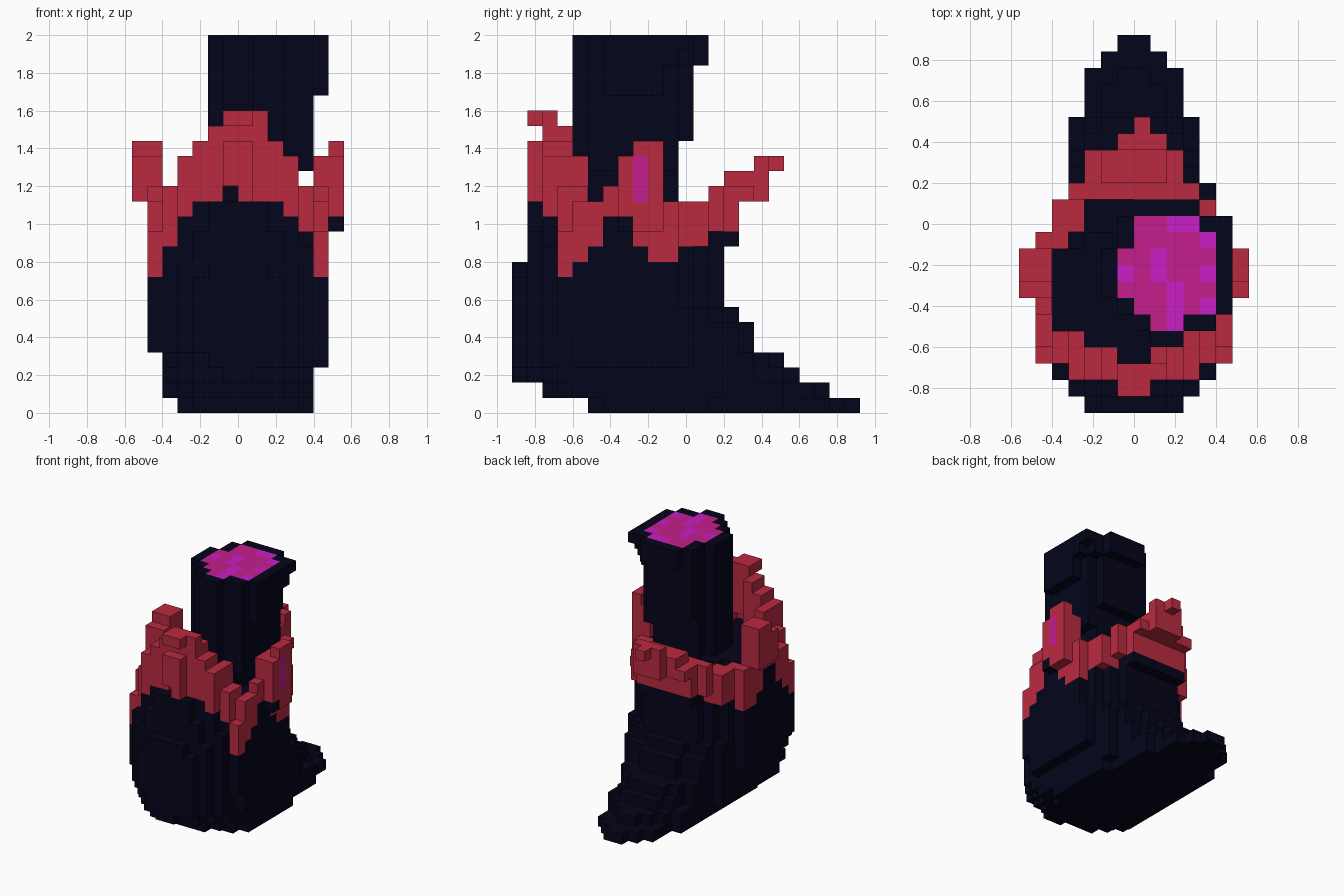
import bpy
import bmesh

UNIT = 0.08          # edge of one cube
Y_START = -0.92      # front edge of the cube grid

cube = bpy.data.objects.get("Cube")
if cube:
    bpy.data.objects.remove(cube, do_unlink=True)


def make_material(name, color):
    mat = bpy.data.materials.new(name)
    mat.use_nodes = True
    mat.diffuse_color = (*color, 1)
    bsdf = mat.node_tree.nodes["Principled BSDF"]
    bsdf.inputs["Base Color"].default_value = (*color, 1)
    bsdf.inputs["Roughness"].default_value = 1.0
    bsdf.inputs["Specular IOR Level"].default_value = 0.0
    return mat


MATERIALS = {
    "navy": make_material("dark navy", (0.0012, 0.0014, 0.0105)),
    "red": make_material("crimson", (0.49, 0.023, 0.051)),
    "pink": make_material("magenta pink", (0.55, 0.013, 0.27)),
    "purple": make_material("bright purple", (0.58, 0.013, 0.56)),
}
COLORS = list(MATERIALS)
cells = {}           # (i, j, k) -> (part, colour)


def put(part, color, i, j, k):
    cells[i, j, k] = (part, color)


def mirrored_columns(part, rows):
    """Each row: depth, first and last column from the middle, bottom, top."""
    for j, first, last, low, high in rows:
        for i in range(first, last + 1):
            for k in range(low, high):
                put(part, "red", i, j, k)
                put(part, "red", -1 - i, j, k)


# Body: layers with a bulging front and a tail that steps down
# Each layer: back end, front radius, half width, sideways shift
LAYERS = [
    (23, 4.0, 4.6, 0.5), (21, 6.6, 5.2, 0), (19, 8.1, 5.4, 0), (18, 8.3, 5.6, 0.5),
    (16, 8.4, 6.2, 0), (16, 8.5, 6.4, 0), (15, 8.5, 6.4, 0), (14, 8.5, 6.4, 0),
    (14, 8.4, 6.4, 0), (14, 8.2, 6.4, 0), (14, 7.6, 6.3, 0), (14, 7.5, 6.1, 0),
    (13, 7.4, 5.6, 0), (11, 7.2, 5.4, 0),
]
MIDDLE = 8
for k, (back, radius, width, shift) in enumerate(LAYERS):
    for j in range(back):
        if j < MIDDLE:
            t, power = (MIDDLE - j) / radius, 2.5
        else:
            t, power = (j - MIDDLE) / (back - MIDDLE - 0.5), 2
        if t >= 1:
            continue
        reach = width * (1 - t ** power) ** (1 / power)
        center = shift if j < 13 else 0
        # The heel narrows into the tail, a little sooner on the right
        right_end = 4 if j > 12 else 5 if j > 10 else 6
        left_end = 4 if j > 13 else 5 if j > 11 else 6
        for i in range(-right_end, left_end):
            if abs(i + 0.5 - center) <= reach:
                put("body", "navy", i, j, k)

# Small ledges under the left and rear petals
put("body", "navy", 6, 7, 12)
for i in range(-3, 3):
    put("body", "navy", i, 14, 11)

# Neck: an off-centre column that flares towards the top
OPENING_ROWS = {11: (0, 4), 10: (0, 5), 9: (-1, 5), 8: (-1, 5),
                7: (-1, 5), 6: (0, 5), 5: (1, 3)}
opening = {(i, j) for j, (a, b) in OPENING_ROWS.items() for i in range(a, b)}
STEPS = ((0, 0), (1, 0), (-1, 0), (0, 1), (0, -1))
rim = {(i + a, j + b) for i, j in opening for a, b in STEPS} | {(5, 11)}
for k in range(13, 25):
    side_end = 6 if k > 20 else 5 if k > 15 else 4
    rear_end = 13 if k > 22 else 12 if k > 17 else 11
    for i, j in rim:
        if i < side_end and j < rear_end and i + j < max(15, k - 7):
            put("neck", "navy", i, j, k)

# Glowing opening on top of the neck
PURPLE_SPOTS = {(2, 11), (3, 11), (4, 10), (1, 9), (1, 8), (-1, 8),
                (2, 7), (2, 6), (2, 5), (4, 8), (4, 6)}
for i, j in opening:
    put("neck_opening", "purple" if (i, j) in PURPLE_SPOTS else "pink", i, j, 24)

# Collar petals
mirrored_columns("front_petals", [
    (1, 0, 0, 15, 18), (1, 0, 0, 19, 20),
    (2, 0, 0, 15, 20), (2, 1, 1, 14, 19), (2, 2, 2, 14, 18), (2, 3, 3, 13, 17),
    (3, 1, 1, 14, 19), (3, 2, 2, 14, 18), (3, 3, 3, 13, 17),
    (3, 4, 4, 11, 15), (3, 5, 5, 9, 12),
    (4, 3, 3, 13, 17), (4, 4, 4, 11, 15), (4, 5, 5, 10, 14),
])
put("front_petals", "red", 0, 1, 14)
put("front_petals", "red", 1, 2, 19)
put("body", "navy", 4, 3, 11)
mirrored_columns("side_petals", [
    (5, 5, 5, 11, 14), (6, 5, 5, 13, 15),
    (7, 5, 5, 13, 17), (7, 6, 6, 14, 17),
    (8, 5, 5, 11, 17), (8, 6, 6, 14, 18),
    (9, 5, 5, 10, 17), (9, 6, 6, 14, 18),
    (10, 5, 5, 10, 14), (10, 4, 4, 12, 14),
])
mirrored_columns("back_petals", [
    (11, 3, 4, 11, 14), (12, 3, 4, 11, 14),
    (13, 0, 3, 12, 15), (14, 0, 1, 12, 16), (14, 2, 2, 12, 15),
    (15, 0, 1, 14, 16), (15, 2, 2, 14, 15), (16, 0, 0, 14, 17),
])
put("back_petals", "red", 0, 17, 16)
for k in (14, 15, 16):
    put("back_petals", "red", 1, 16, k)
    put("side_petals", "pink", 6, 8, k)
# The left petal hangs lower and the right one has a wider tip
for j, k in ((7, 13), (8, 13), (9, 13), (8, 12), (9, 12)):
    put("side_petals", "red", 6, j, k)
for j in (8, 9):
    put("side_petals", "red", -6, j, 17)


# Turn each part into a mesh of its exposed cube faces
def build_part(part):
    bm = bmesh.new()
    verts = {}

    def corner(p):
        key = tuple(p)
        if key not in verts:
            verts[key] = bm.verts.new((p[0] * UNIT, Y_START + p[1] * UNIT, p[2] * UNIT))
        return verts[key]

    for cell, (owner, color) in cells.items():
        if owner != part:
            continue
        for axis in range(3):
            u, v = (axis + 1) % 3, (axis + 2) % 3
            for side in (0, 1):
                neighbour = list(cell)
                neighbour[axis] += 2 * side - 1
                if tuple(neighbour) in cells:
                    continue
                loop = []
                for a, b in ((0, 0), (1, 0), (1, 1), (0, 1)):
                    p = list(cell)
                    p[axis] += side
                    p[u] += a
                    p[v] += b
                    loop.append(corner(p))
                face = bm.faces.new(loop if side else loop[::-1])
                face.material_index = COLORS.index(color)
    mesh = bpy.data.meshes.new(part)
    for mat in MATERIALS.values():
        mesh.materials.append(mat)
    bm.to_mesh(mesh)
    bm.free()
    bpy.context.collection.objects.link(bpy.data.objects.new(part, mesh))


for part in sorted({owner for owner, _ in cells.values()}):
    build_part(part)
